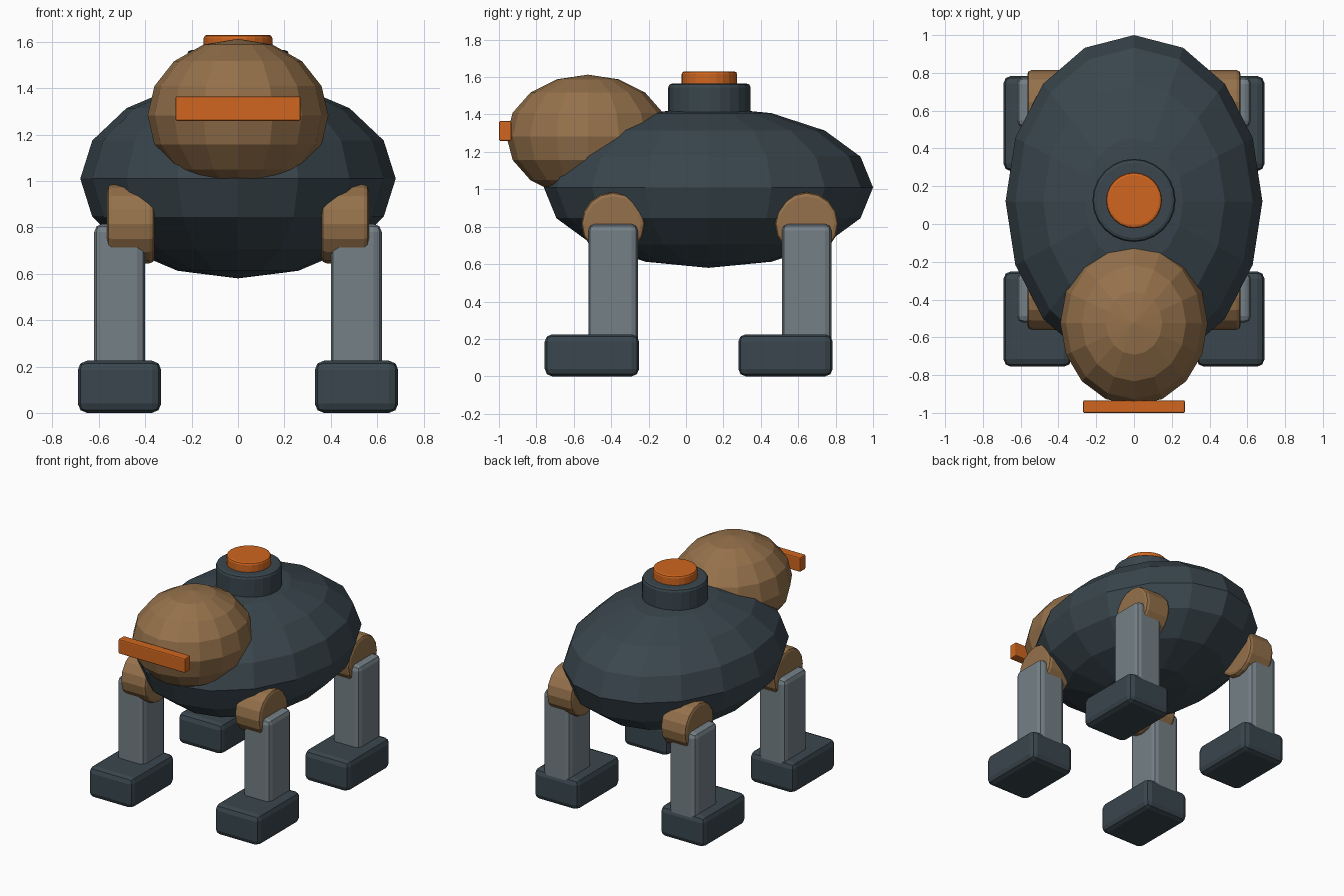
import bpy
import bmesh
from math import pi
from mathutils import Matrix, Vector

default = bpy.data.objects.get("Cube")
if default:
    bpy.data.objects.remove(default, do_unlink=True)


def material(name, rgb):
    mat = bpy.data.materials.new(name)
    mat.use_nodes = True
    mat.diffuse_color = (*rgb, 1)
    mat.node_tree.nodes["Principled BSDF"].inputs["Base Color"].default_value = (*rgb, 1)
    return mat


SLATE = material("dark slate", (0.041, 0.061, 0.074))
TAN = material("tan brown", (0.30, 0.165, 0.07))
STEEL = material("steel grey", (0.175, 0.215, 0.24))
ORANGE = material("bright orange", (0.63, 0.133, 0.014))


def finish(name, bm, location, mat, bevel=0.0, segments=2):
    mesh = bpy.data.meshes.new(name)
    bm.to_mesh(mesh)
    bm.free()
    mesh.materials.append(mat)
    obj = bpy.data.objects.new(name, mesh)
    bpy.context.collection.objects.link(obj)
    obj.location = location
    if bevel:
        mod = obj.modifiers.new("rounded edges", "BEVEL")
        mod.width = bevel
        mod.segments = segments
        mod.limit_method = "ANGLE"
        mod.angle_limit = pi / 4
    return obj


def ellipsoid(name, location, radii, mat):
    bm = bmesh.new()
    bmesh.ops.create_uvsphere(bm, u_segments=16, v_segments=8, radius=1)
    bmesh.ops.scale(bm, vec=Vector(radii), verts=bm.verts)
    return finish(name, bm, location, mat)


def box(name, location, size, mat, bevel):
    bm = bmesh.new()
    bmesh.ops.create_cube(bm, size=1)
    bmesh.ops.scale(bm, vec=Vector(size), verts=bm.verts)
    return finish(name, bm, location, mat, bevel)


def cylinder(name, location, radius, depth, mat, bevel, sides, axis="Z"):
    bm = bmesh.new()
    turn = Matrix.Rotation(pi / 2, 4, "Y") if axis == "X" else Matrix()
    bmesh.ops.create_cone(bm, cap_ends=True, segments=sides, radius1=radius,
                          radius2=radius, depth=depth, matrix=turn)
    return finish(name, bm, location, mat, bevel)


# Body and head
ellipsoid("body", (0, 0.12, 1.01), (0.68, 0.88, 0.43), SLATE)
ellipsoid("head", (0, -0.525, 1.283), (0.39, 0.435, 0.33), TAN)
box("visor", (0, -0.967, 1.312), (0.54, 0.066, 0.106), ORANGE, 0.008)

# Collar and button on the back
cylinder("back_collar", (0, 0.125, 1.465), 0.22, 0.2, SLATE, 0.02, 24)
cylinder("back_button", (0, 0.125, 1.585), 0.148, 0.09, ORANGE, 0.014, 24)

# Four legs, each with a hip, a shin and a foot set forward
for end, y in (("front", -0.39), ("back", 0.645)):
    for side, s in (("left", 1), ("right", -1)):
        tag = f"{end}_{side}"
        cylinder(f"{tag}_hip", (s * 0.462, y, 0.815), 0.17, 0.205, TAN, 0.022, 16, "X")
        box(f"{tag}_leg", (s * 0.51, y, 0.46), (0.22, 0.265, 0.71), STEEL, 0.035)
        box(f"{tag}_foot", (s * 0.511, y - 0.113, 0.1125), (0.36, 0.505, 0.225), SLATE, 0.04)
